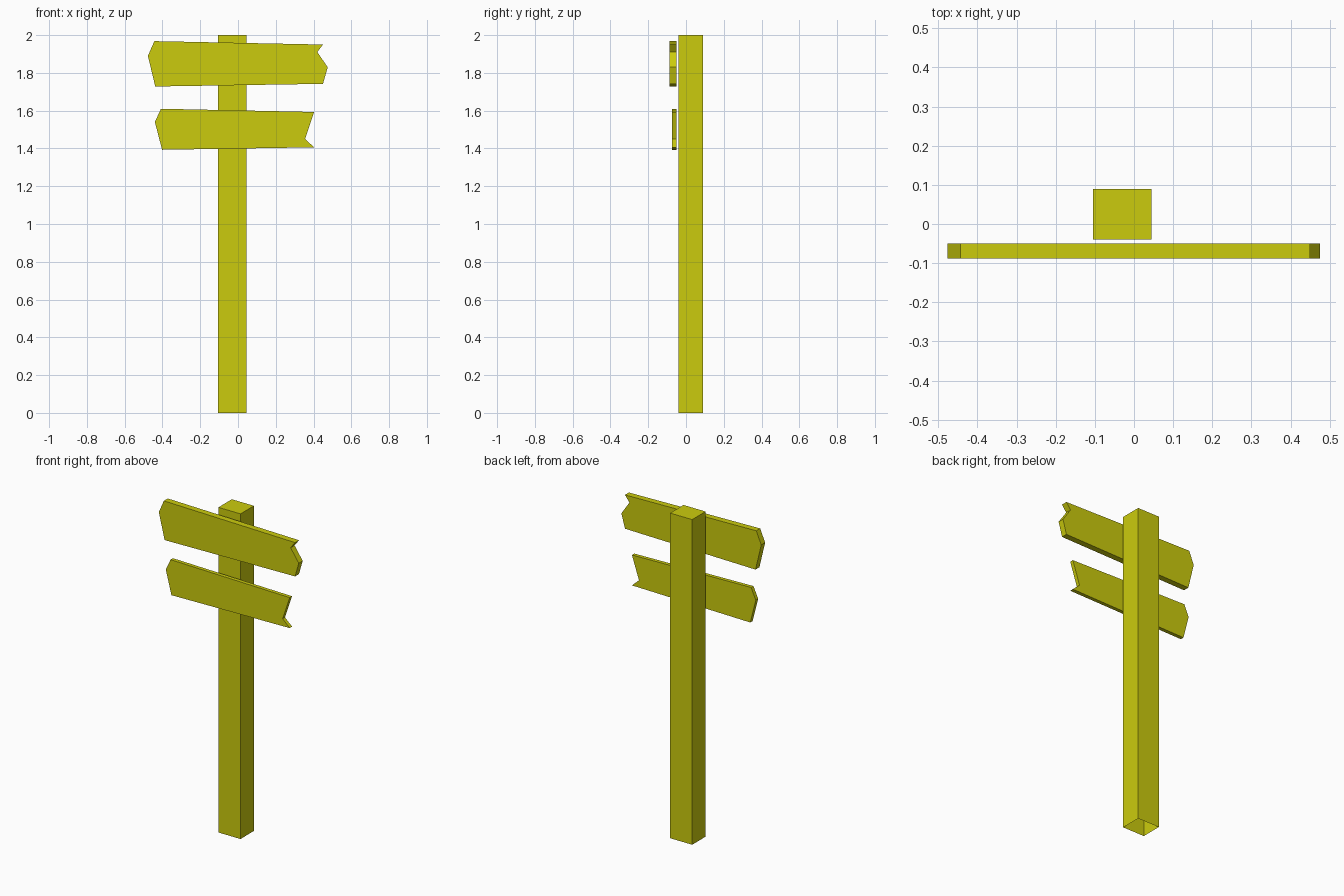
import bpy, bmesh

if "Cube" in bpy.data.objects:
    bpy.data.objects.remove(bpy.data.objects["Cube"])

# One yellow for the whole signpost
yellow = bpy.data.materials.new("yellow paint")
yellow.diffuse_color = (0.6, 0.6, 0.004, 1)
yellow.use_nodes = True
yellow.node_tree.nodes["Principled BSDF"].inputs["Base Color"].default_value = yellow.diffuse_color


def finish(name, bm):
    bmesh.ops.recalc_face_normals(bm, faces=bm.faces)
    mesh = bpy.data.meshes.new(name)
    bm.to_mesh(mesh)
    bm.free()
    mesh.materials.append(yellow)
    obj = bpy.data.objects.new(name, mesh)
    bpy.context.collection.objects.link(obj)
    return obj


def board(name, outline, y_front, y_back):
    """Extrude an x-z outline from y_front to y_back."""
    bm = bmesh.new()
    face = bm.faces.new([bm.verts.new((x, y_front, z)) for x, z in outline])
    ext = bmesh.ops.extrude_face_region(bm, geom=[face], use_keep_orig=True)
    verts = [v for v in ext["geom"] if isinstance(v, bmesh.types.BMVert)]
    bmesh.ops.translate(bm, verts=verts, vec=(0, y_back - y_front, 0))
    return finish(name, bm)


# Post: square tube, capped on top and open underneath
bm = bmesh.new()
bmesh.ops.create_cube(bm, size=1)
bmesh.ops.scale(bm, verts=bm.verts, vec=(0.15, 0.13, 2))
bmesh.ops.translate(bm, verts=bm.verts, vec=(-0.03, 0.025, 1))
bm.normal_update()
bottom = [f for f in bm.faces if f.normal.z < -0.5]
bmesh.ops.delete(bm, geom=bottom, context='FACES_ONLY')
finish("post", bm)

# Upper board: pointed left end, chipped right end
board("upper_board", [
    (-0.477, 1.89), (-0.443, 1.968), (0.45, 1.95), (0.42, 1.91),
    (0.475, 1.83), (0.45, 1.742), (-0.438, 1.728)], -0.088, -0.05)

# Lower board: thinner, with a notched right end
board("lower_board", [
    (-0.44, 1.54), (-0.408, 1.61), (0.403, 1.593), (0.355, 1.45),
    (0.403, 1.406), (-0.402, 1.393)], -0.073, -0.05)
